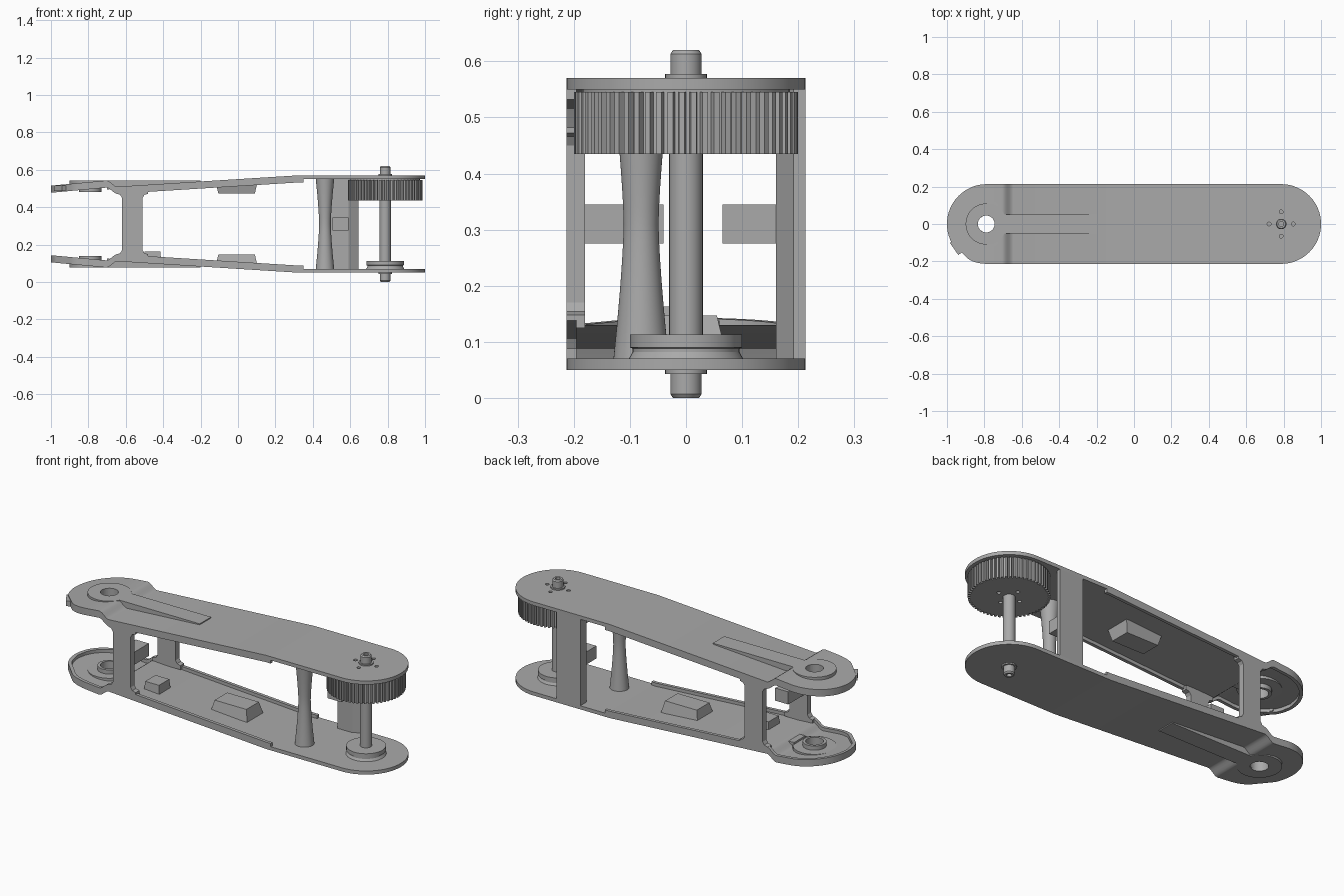
import bpy, bmesh, math
from mathutils import Matrix

MID = 0.31          # height of the mirror plane between both plates
R, CX = 0.213, 0.787

cube = bpy.data.objects.get("Cube")
if cube:
    bpy.data.objects.remove(cube)

grey = bpy.data.materials.new("plain_grey")
grey.use_nodes = True
grey.diffuse_color = (0.4, 0.4, 0.4, 1)
grey.node_tree.nodes["Principled BSDF"].inputs["Base Color"].default_value = (0.4, 0.4, 0.4, 1)


def finish(name, bm, flip=False, smooth=True):
    if flip:
        for v in bm.verts:
            v.co.z = 2 * MID - v.co.z
    bmesh.ops.remove_doubles(bm, verts=bm.verts, dist=1e-5)
    bmesh.ops.recalc_face_normals(bm, faces=bm.faces)
    me = bpy.data.meshes.new(name)
    bm.to_mesh(me)
    bm.free()
    ob = bpy.data.objects.new(name, me)
    bpy.context.collection.objects.link(ob)
    me.materials.append(grey)
    if smooth:
        bpy.ops.object.select_all(action='DESELECT')
        ob.select_set(True)
        bpy.context.view_layer.objects.active = ob
        bpy.ops.object.shade_smooth_by_angle(angle=math.radians(30))
    return ob


def slab(name, xs, front, back, top, bottom, flip=False):
    """Solid swept along x with a four-cornered section given by functions."""
    bm = bmesh.new()
    rings = [[bm.verts.new((x, y(x), z(x))) for y, z in
              ((front, bottom), (back, bottom), (back, top), (front, top))] for x in xs]
    for a, b in zip(rings, rings[1:]):
        for i in range(4):
            j = (i + 1) % 4
            bm.faces.new((a[i], a[j], b[j], b[i]))
    bm.faces.new(rings[0])
    bm.faces.new(rings[-1])
    bmesh.ops.dissolve_degenerate(bm, dist=1e-5, edges=bm.edges)
    return finish(name, bm, flip)


def box(name, x, y, z, flip=False, taper=0.0):
    bm = bmesh.new()
    bmesh.ops.create_cube(bm, size=1)
    for v in bm.verts:
        s = 1 if v.co.z < 0 else 0
        v.co = [(a + b) / 2 + c * (b - a + t) for (a, b), c, t in
                zip((x, y, z), v.co, (taper * s, taper * s, 0))]
    return finish(name, bm, flip, False)


def prism(name, pts, place, lo, hi):
    """Extrude a closed outline; place maps (u, v, depth) to a point."""
    bm = bmesh.new()
    a, b = ([bm.verts.new(place(u, v, d)) for u, v in pts] for d in (lo, hi))
    n = len(pts)
    bm.faces.new(a)
    bm.faces.new(b)
    for i in range(n):
        j = (i + 1) % n
        bm.faces.new((a[i], a[j], b[j], b[i]))
    return finish(name, bm)


def lathe(name, prof, x, y, flip=False, n=48, closed=False):
    bm = bmesh.new()
    rings = []
    for k in range(n):
        a = 2 * math.pi * k / n
        rings.append([bm.verts.new((x + r * math.cos(a), y + r * math.sin(a), z)) for r, z in prof])
    m = len(prof)
    for k in range(n):
        p, q = rings[k], rings[(k + 1) % n]
        for i in range(m if closed else m - 1):
            j = (i + 1) % m
            bm.faces.new((p[i], q[i], q[j], p[j]))
    if not closed:
        bm.faces.new([r[0] for r in rings])
        bm.faces.new([r[-1] for r in rings])
    return finish(name, bm, flip)


def drill(ob, holes):
    """Cut vertical round holes given as (x, y, radius, z0, z1)."""
    bm = bmesh.new()
    for x, y, r, z0, z1 in holes:
        bmesh.ops.create_cone(bm, cap_ends=True, segments=32, radius1=r, radius2=r, depth=z1 - z0,
                              matrix=Matrix.Translation((x, y, (z0 + z1) / 2)))
    cutter = finish("hole_cutter", bm, smooth=False)
    cutter.hide_render = True
    mod = ob.modifiers.new("holes", 'BOOLEAN')
    mod.operation, mod.solver, mod.object = 'DIFFERENCE', 'EXACT', cutter
    bpy.ops.object.select_all(action='DESELECT')
    bpy.context.view_layer.objects.active = ob
    ob.select_set(True)
    bpy.ops.object.modifier_move_to_index(modifier=mod.name, index=0)
    bpy.ops.object.modifier_apply(modifier=mod.name)
    bpy.data.objects.remove(cutter)


# Plate outline and height rules
def half(x, inset=0.0):
    d = max(abs(x) - CX, 0)
    return math.sqrt(max((R - inset) ** 2 - d * d, 0))


def front(x, inset=0.0):
    return -max(0, min(half(x, inset), 0.1 - 1.4 * inset + 0.98 * (x + 0.975)))


def surface(x):
    end = 0.515 + 0.093 * (x + 1)
    body = min(0.57, 0.57 - 0.0625 * (0.32 - x))
    t = min(max((x + 0.705) / 0.06, 0), 1)
    t = t * t * (3 - 2 * t)
    return end * (1 - t) + body * t


arc = [CX + R * math.sin(math.pi / 2 * k / 16) for k in range(17)]
stations = sorted([-x for x in arc] + arc + [-0.975, -0.86, -0.705, -0.695, -0.685, -0.675,
                                            -0.665, -0.655, -0.645, 0.32, 0.35])
lip_stations = [x for x in stations if x <= 0.35]
bolt_holes = [(CX + 0.065 * dx, 0.065 * dy, 0.01) for dx, dy in ((1, 0), (-1, 0), (0, 1), (0, -1))]

for flip, side in ((False, "top"), (True, "bottom")):
    # Long plate with its edge lip
    plate = slab(side + "_plate", stations, front, half, surface, lambda x: surface(x) - 0.02, flip)
    holes = [(-0.79, 0, 0.045, 0, 0.7)]
    if not flip:
        holes += [(x, y, r, 0.5, 0.6) for x, y, r in bolt_holes]
    drill(plate, holes)
    low = lambda x: surface(x) - 0.038
    under = lambda x: surface(x) - 0.015
    slab(side + "_front_lip", lip_stations, front, lambda x: front(x, 0.018), under, low, flip)
    slab(side + "_back_lip", lip_stations, lambda x: half(x, 0.018), half, under, low, flip)
    # Pivot rings, raised rib and inner pad
    lathe(side + "_pivot_boss", [(0.045, 0.505), (0.11, 0.505), (0.11, 0.543), (0.045, 0.543)],
          -0.79, 0, flip, closed=True)
    lathe(side + "_pivot_collar", [(0.045, 0.482), (0.06, 0.482), (0.06, 0.53), (0.045, 0.53)],
          -0.79, 0, flip, closed=True)
    slab(side + "_rib", [-0.7, -0.2], lambda x: -0.05, lambda x: 0.05,
         lambda x: 0.543, lambda x: 0.495 + 0.06 * (x + 0.7), flip)
    box(side + "_inner_pad", (-0.105, 0.09), (-0.055, 0.055), (0.085, 0.147), not flip, 0.03)
    # Washer and capped shaft end with a socket
    lathe(side + "_washer", [(0.037, 0.565), (0.037, 0.577)], CX, 0, flip)
    cap = lathe(side + "_shaft_cap", [(0.028, 0.57), (0.028, 0.613), (0.023, 0.62)], CX, 0, flip)
    z0, z1 = (-0.02, 0.03) if flip else (0.59, 0.64)
    drill(cap, [(CX, 0, 0.013, z0, z1)])

# Small lug on the clipped corner and small block on the lower plate
prism("corner_lug", [(-0.985, -0.1), (-0.94, -0.165), (-0.915, -0.15), (-0.95, -0.09)],
      lambda u, v, d: (u, v, d), 0.487, 0.515)
box("small_block", (-0.5, -0.415), (-0.1, -0.01), (0.105, 0.163), False, 0.01)

# Flared posts near the pivot end, one on each edge
right_edge = [(-0.48, 0.125), (-0.48, 0.148), (-0.5, 0.154), (-0.51, 0.17)]
left_edge = [(-1.13 - x, z) for x, z in right_edge]
outline = right_edge + [(x, 2 * MID - z) for x, z in reversed(right_edge)] \
    + [(x, 2 * MID - z) for x, z in left_edge] + left_edge[::-1]
for name, y0, y1 in (("front_post", -R, -0.18), ("back_post", 0.18, R)):
    prism(name, outline, lambda u, v, d: (u, d, v), y0, y1)
box("front_post_bracket", (-0.6, -0.52), (-0.185, -0.04), (0.275, 0.345))

# Wide rear post beside the gear, with its bracket
prism("wide_post", [(0.5, 0.16), (0.59, 0.16), (0.61, 0.172), (0.645, 0.192), (0.645, R), (0.5, R)],
      lambda u, v, d: (u, v, d), 0.06, 0.56)
box("wide_post_bracket", (0.505, 0.59), (0.065, 0.165), (0.275, 0.345))

# Waisted column
waist = [(0.031 + 0.019 * abs(t / 8) ** 1.4, MID + 0.247 * t / 8) for t in range(-8, 9)]
lathe("waisted_column", waist, 0.465, -0.08)

# Shaft, base disc and toothed wheel
lathe("shaft", [(0.03, 0.06), (0.03, 0.56)], CX, 0)
lathe("base_disc", [(0.102, 0.07), (0.095, 0.082), (0.095, 0.088), (0.1, 0.09), (0.1, 0.113)], CX, 0)
teeth = 60
rim = []
for k in range(teeth):
    for off, r in ((0, 0.187), (0.3, 0.187), (0.42, 0.2), (0.88, 0.2)):
        a = 2 * math.pi * (k + off) / teeth
        rim.append((CX + r * math.cos(a), r * math.sin(a)))
gear = prism("toothed_wheel", rim, lambda u, v, d: (u, v, d), 0.435, 0.545)
drill(gear, [(x, y, r, 0.4, 0.5) for x, y, r in bolt_holes])
lathe("wheel_spacer", [(0.185, 0.54), (0.185, 0.555)], CX, 0)
